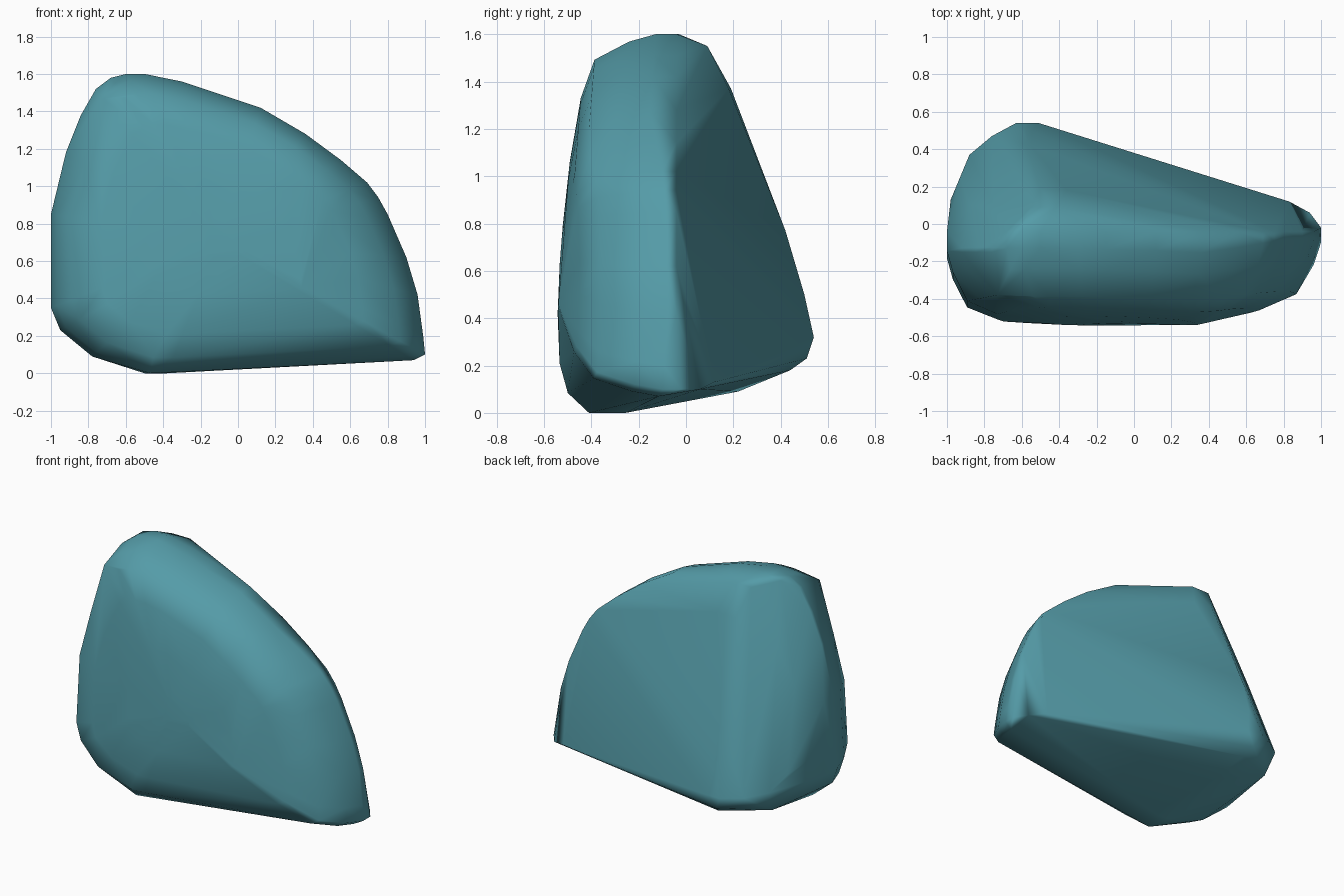
import bpy, bmesh

if "Cube" in bpy.data.objects:
    bpy.data.objects.remove(bpy.data.objects["Cube"])

# Front outline of the boulder (x, z)
OUTLINE = [(-1, .85), (-1, .35), (-.95, .23), (-.78, .09), (-.5, 0), (-.38, 0),
           (.94, .07), (1, .1), (.99, .2), (.96, .42), (.9, .62), (.8, .85),
           (.75, .94), (.69, 1.02), (.55, 1.14), (.36, 1.28), (.12, 1.42),
           (-.15, 1.51), (-.3, 1.56), (-.5, 1.6), (-.6, 1.6), (-.68, 1.58),
           (-.76, 1.52), (-.84, 1.38), (-.92, 1.18)]
# Domed front: outline scale and depth of each layer
LAYERS = [(1, -.2), (.965, -.31), (.88, -.45), (.7, -.495), (.4, -.52), (.1, -.528)]
CX, CZ = -.1, .7

points = []
for s, depth in LAYERS:
    for x, z in OUTLINE:
        px, pz = CX + (x - CX) * s, CZ + (z - CZ) * s
        taper = .25 * max(0, px - .4) + .15 * max(0, -.7 - px)
        points.append((px, depth + .08 * (pz - CZ) + taper, pz))

# Back edge of the rounded rim
points += [(x, -.15 if x < -.7 and z > 1 else -.04, z) for x, z in OUTLINE if z > .3]

# Back ridge, left shoulder, low right tip, underside and front top corner
points += [(-.6, -.03, 1.6), (-.55, .09, 1.55), (-.42, .09, 1.55),
           (-.5, .19, 1.37), (-.36, .18, 1.37), (-.55, .42, .77),
           (-.55, .5, .5), (-.51, .54, .32), (-.63, .54, .32), (-.58, .51, .23),
           (-.55, .44, .18), (-.5, .22, .09),
           (-.98, .13, .5), (-.93, .25, .45), (-.88, .37, .36), (-.76, .47, .33),
           (-.88, .1, .98), (-.75, .1, 1.2), (-.85, .3, .21),
           (1, -.02, .1), (.94, .06, .1), (.83, .12, .13),
           (-.47, -.41, 0), (-.73, -.38, 1.47)]

# Wrap the points in a convex skin
bm = bmesh.new()
for p in points:
    bm.verts.new(p)
bmesh.ops.remove_doubles(bm, verts=bm.verts, dist=.01)
bmesh.ops.convex_hull(bm, input=bm.verts)
bmesh.ops.delete(bm, geom=[v for v in bm.verts if not v.link_faces], context='VERTS')
bmesh.ops.recalc_face_normals(bm, faces=bm.faces)
for f in bm.faces:
    f.smooth = True

mesh = bpy.data.meshes.new("boulder")
bm.to_mesh(mesh)
bm.free()
boulder = bpy.data.objects.new("boulder", mesh)
bpy.context.collection.objects.link(boulder)

# Large facets keep flat shading, rounded rims stay soft
weighted = boulder.modifiers.new("weighted_shading", 'WEIGHTED_NORMAL')
weighted.mode = 'FACE_AREA'

# Teal surface
mat = bpy.data.materials.new("teal_stone")
mat.diffuse_color = (.09, .33, .39, 1)
mat.use_nodes = True
mat.node_tree.nodes["Principled BSDF"].inputs["Base Color"].default_value = mat.diffuse_color
mesh.materials.append(mat)
